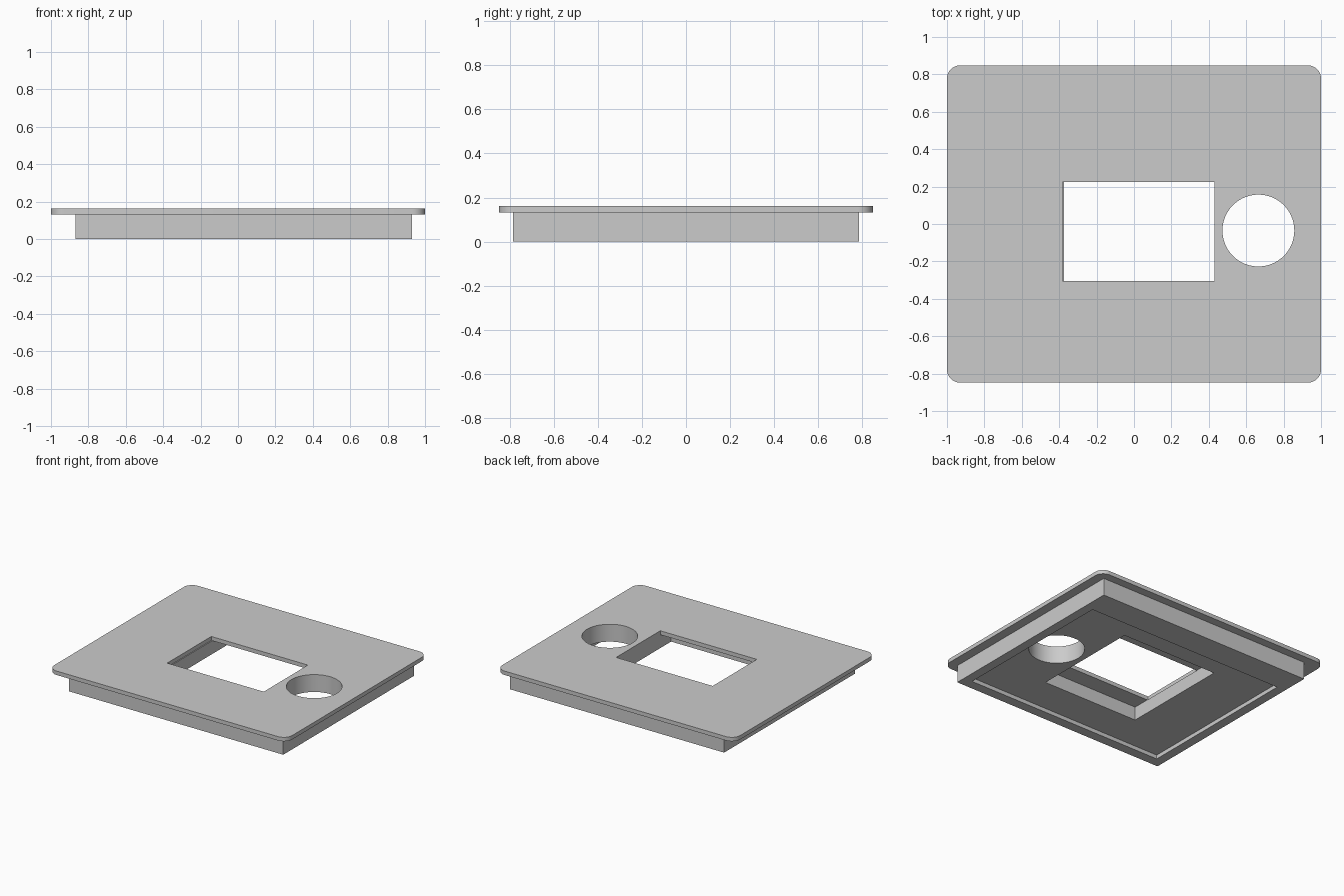
import bpy, bmesh

cube = bpy.data.objects.get("Cube")
if cube:
    bpy.data.objects.remove(cube, do_unlink=True)

grey = bpy.data.materials.new("plain grey")
grey.use_nodes = True
grey.diffuse_color = (0.6, 0.6, 0.6, 1)
grey.node_tree.nodes["Principled BSDF"].inputs["Base Color"].default_value = grey.diffuse_color

PLATE_BOTTOM, PLATE_TOP = 0.132, 0.162


def add_object(name, bm):
    mesh = bpy.data.meshes.new(name)
    bm.to_mesh(mesh)
    bm.free()
    mesh.materials.append(grey)
    obj = bpy.data.objects.new(name, mesh)
    bpy.context.collection.objects.link(obj)
    return obj


def box(name, x, y, z, corner=0):
    """Block between the given (low, high) limits, with optional rounded upright edges."""
    bm = bmesh.new()
    bmesh.ops.create_cube(bm, size=1)
    for v in bm.verts:
        v.co = [sum(lim) / 2 + c * (lim[1] - lim[0]) for c, lim in zip(v.co, (x, y, z))]
    if corner:
        upright = [e for e in bm.edges if abs(e.verts[0].co.z - e.verts[1].co.z) > 0.001]
        bmesh.ops.bevel(bm, geom=upright, offset=corner, segments=10,
                        profile=0.5, affect='EDGES')
    return add_object(name, bm)


def cylinder(name, x, y, radius):
    bm = bmesh.new()
    bmesh.ops.create_cone(bm, cap_ends=True, segments=96, radius1=radius,
                          radius2=radius, depth=1)
    bmesh.ops.translate(bm, verts=bm.verts, vec=(x, y, 0))
    return add_object(name, bm)


def combine(target, tool, operation):
    mod = target.modifiers.new(operation.title(), 'BOOLEAN')
    mod.operation, mod.solver, mod.object = operation, 'EXACT', tool
    bpy.context.view_layer.objects.active = target
    bpy.ops.object.modifier_apply(modifier=mod.name)
    bpy.data.objects.remove(tool, do_unlink=True)


# Rounded top plate joined to the block beneath it
panel = box("cover_panel", (-1, 1), (-0.848, 0.848), (PLATE_BOTTOM, PLATE_TOP), corner=0.07)
body = box("body_block", (-0.87, 0.93), (-0.785, 0.785), (0, 0.147))
combine(panel, body, 'UNION')

# Shallow underside recess, deep pocket, window and round hole
cutters = [
    box("underside_recess", (-0.80, 0.86), (-0.71, 0.58), (-0.1, 0.03)),
    box("window_pocket", (-0.375, 0.43), (-0.435, 0.41), (-0.1, PLATE_BOTTOM)),
    box("window_opening", (-0.382, 0.43), (-0.305, 0.225), (0.1315, 0.3)),
    cylinder("round_hole", 0.665, -0.035, 0.192),
]
for cutter in cutters:
    combine(panel, cutter, 'DIFFERENCE')

# Smooth the round walls, keep flat faces crisp
bpy.ops.object.select_all(action='DESELECT')
panel.select_set(True)
bpy.context.view_layer.objects.active = panel
bpy.ops.object.shade_smooth_by_angle(angle=0.52)
